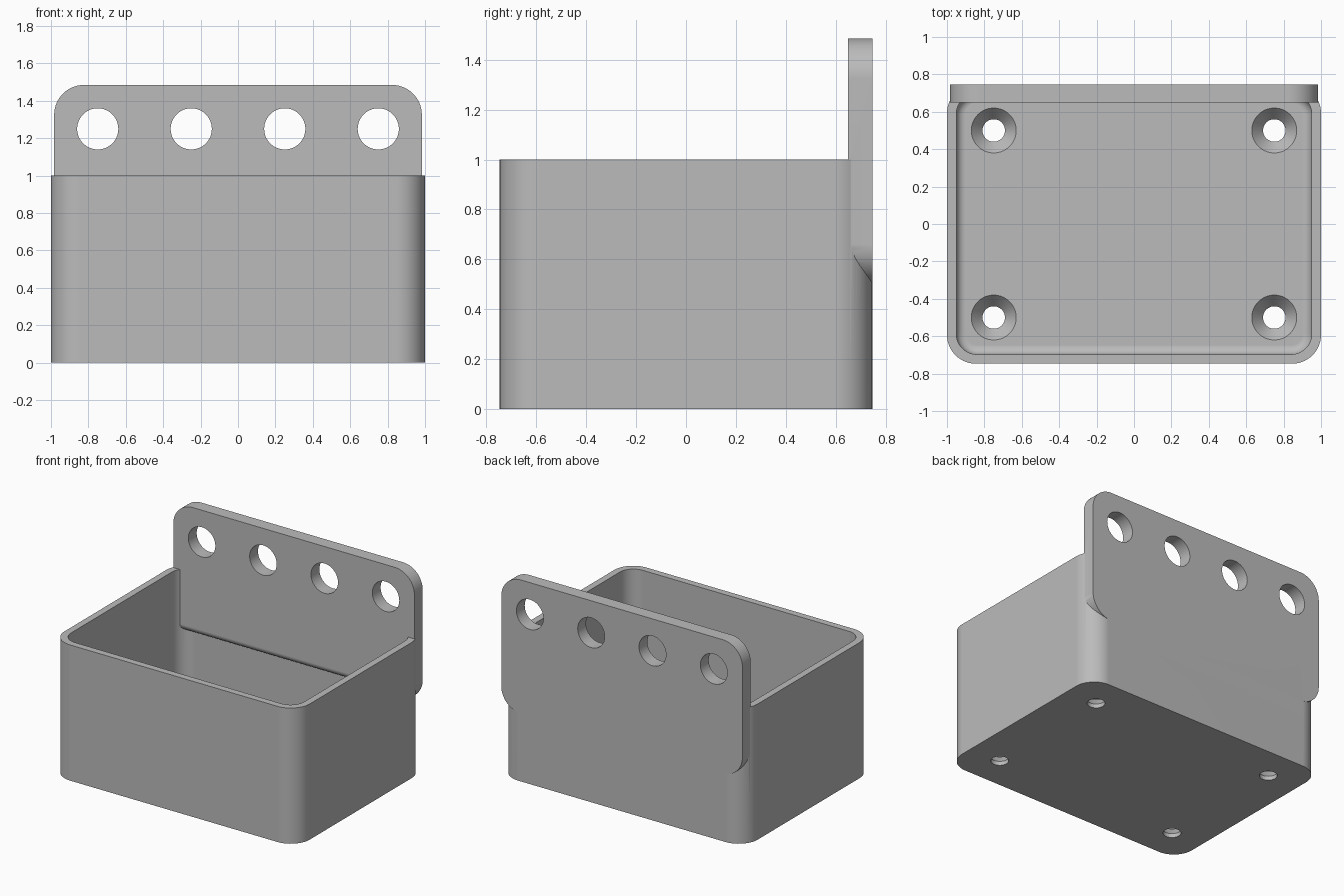
import bpy
import bmesh
from math import sin, cos, pi, radians
from mathutils import Matrix

cube = bpy.data.objects.get("Cube")
if cube:
    bpy.data.objects.remove(cube, do_unlink=True)

HX, HY, WALL, FLOOR = 1.0, 0.747, 0.05, 0.1
PLATE_Y, PLATE_TOP, PLATE_BOTTOM = 0.65, 1.485, 0.5

grey = bpy.data.materials.new("plain_grey")
grey.use_nodes = True
grey.diffuse_color = (0.5, 0.5, 0.5, 1)
grey.node_tree.nodes["Principled BSDF"].inputs["Base Color"].default_value = grey.diffuse_color


def rounded_rect(hx, hy, r, steps=14):
    pts = []
    for q, (sx, sy) in enumerate([(1, 1), (-1, 1), (-1, -1), (1, -1)]):
        for i in range(steps + 1):
            a = (q + i / steps) * pi / 2
            pts.append((sx * (hx - r) + r * cos(a), sy * (hy - r) + r * sin(a)))
    return pts


def circle(r, steps=64):
    return [(r * cos(2 * pi * i / steps), r * sin(2 * pi * i / steps)) for i in range(steps)]


def loft(name, sections, matrix=Matrix()):
    """Closed solid through (outline, height) sections."""
    bm = bmesh.new()
    rings = [[bm.verts.new((x, y, z)) for x, y in outline] for outline, z in sections]
    n = len(rings[0])
    for low, high in zip(rings, rings[1:]):
        for i in range(n):
            j = (i + 1) % n
            bm.faces.new((low[i], low[j], high[j], high[i]))
    bm.faces.new(rings[0][::-1])
    bm.faces.new(rings[-1])
    bm.transform(matrix)
    bmesh.ops.recalc_face_normals(bm, faces=bm.faces)
    mesh = bpy.data.meshes.new(name)
    bm.to_mesh(mesh)
    bm.free()
    mesh.materials.append(grey)
    obj = bpy.data.objects.new(name, mesh)
    bpy.context.collection.objects.link(obj)
    return obj


def combine(obj, other, operation):
    """Apply a boolean and delete the helper."""
    mod = obj.modifiers.new("boolean", 'BOOLEAN')
    mod.operation, mod.object, mod.solver = operation, other, 'EXACT'
    bpy.context.view_layer.update()
    result = bpy.data.meshes.new_from_object(
        obj.evaluated_get(bpy.context.evaluated_depsgraph_get()))
    obj.modifiers.clear()
    obj.data = result
    bpy.data.objects.remove(other, do_unlink=True)


# Outer tub
outline = rounded_rect(HX, HY, 0.155)
tub = loft("storage_tub", [(outline, 0), (outline, 1)])

# Cavity with a filleted floor edge
fillet = 0.05
sections = []
for i in range(9):
    a = i / 8 * pi / 2
    inset = fillet * (1 - sin(a))
    sections.append((rounded_rect(HX - WALL - inset, HY - WALL - inset, 0.11 - inset),
                     FLOOR + fillet * (1 - cos(a))))
sections.append((sections[-1][0], 1.2))
combine(tub, loft("cavity_cutter", sections), 'DIFFERENCE')

# Countersunk screw holes in the floor
for x in (-0.75, 0.75):
    for y in (-0.5, 0.5):
        hole = [(circle(0.06), -0.1), (circle(0.06), 0.03),
                (circle(0.12), FLOOR), (circle(0.12), FLOOR + 0.02)]
        combine(tub, loft("screw_cutter", hole, Matrix.Translation((x, y, 0))), 'DIFFERENCE')

# Back plate: side profile with a rounded inner lower edge
mid = PLATE_Y + WALL
profile = [(HY, PLATE_BOTTOM), (HY, PLATE_TOP), (PLATE_Y, PLATE_TOP)]
for i in range(9):
    a = i / 8 * pi / 2
    profile.append((mid - WALL * cos(a), 0.6 - WALL * sin(a)))
profile.append((mid, PLATE_BOTTOM))
to_side = Matrix(((0, 0, 1, 0), (1, 0, 0, 0), (0, 1, 0, 0), (0, 0, 0, 1)))
plate = loft("back_plate", [(profile, -1.1), (profile, 1.1)], to_side)

# Rounded front outline of the plate
to_front = Matrix.Rotation(pi / 2, 4, 'X')
height = PLATE_TOP - PLATE_BOTTOM
outline = rounded_rect(0.983, height / 2, 0.16)
place = Matrix.Translation((0, 0, PLATE_BOTTOM + height / 2)) @ to_front
combine(plate, loft("outline_cutter", [(outline, -1), (outline, -0.5)], place), 'INTERSECT')

# Hanging holes
for x in (-0.75, -0.25, 0.25, 0.75):
    place = Matrix.Translation((x, 0, 1.25)) @ to_front
    combine(plate, loft("hole_cutter", [(circle(0.11), -1), (circle(0.11), -0.5)], place),
            'DIFFERENCE')

# Join into one body
combine(tub, plate, 'UNION')
bpy.ops.object.select_all(action='DESELECT')
tub.select_set(True)
bpy.context.view_layer.objects.active = tub
bpy.ops.object.shade_smooth_by_angle(angle=radians(30))
normals = tub.modifiers.new("weighted_normals", 'WEIGHTED_NORMAL')
normals.keep_sharp = True
